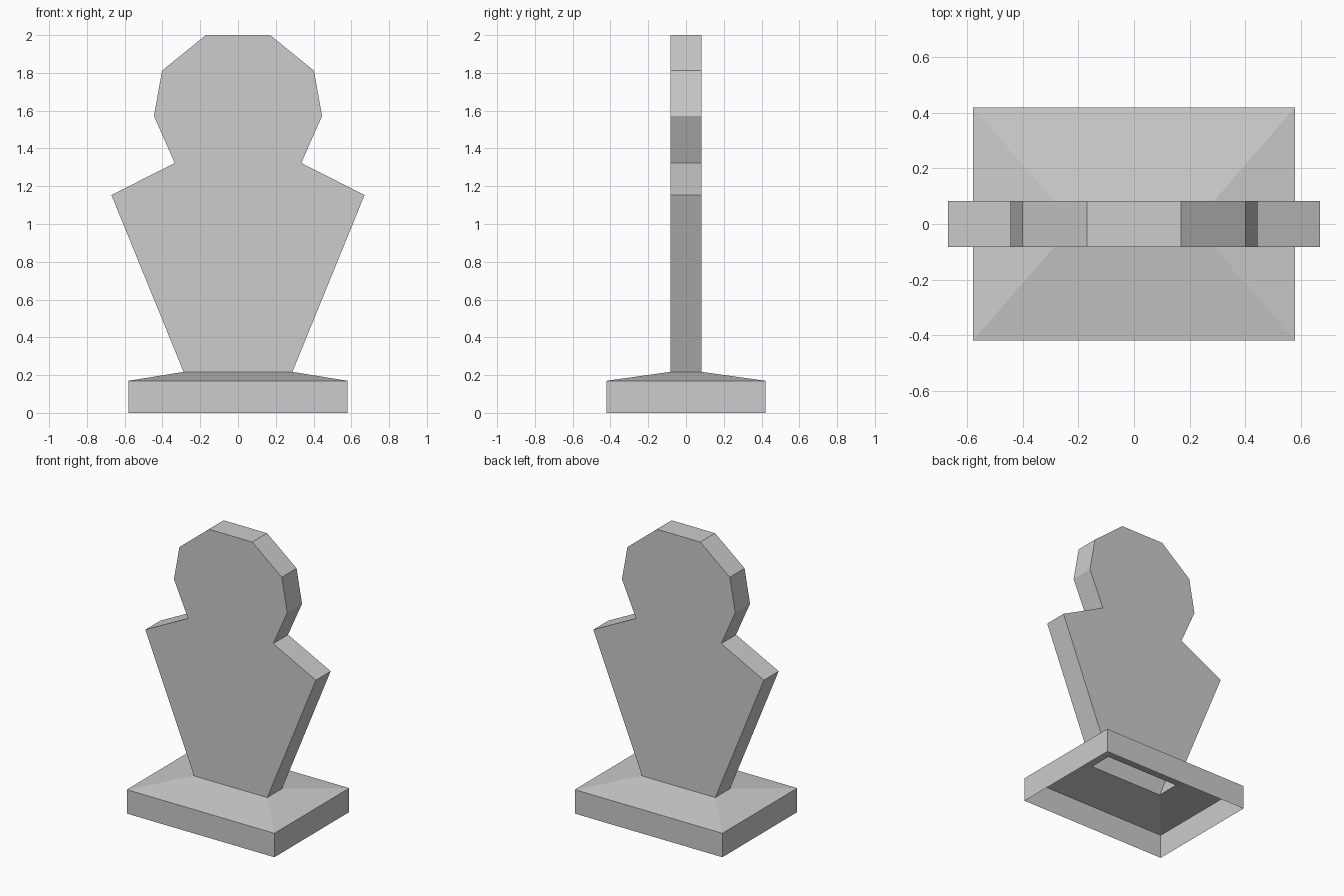
import bpy
import bmesh

if "Cube" in bpy.data.objects:
    bpy.data.objects.remove(bpy.data.objects["Cube"], do_unlink=True)

# One flat colour
GREY = (0.604, 0.604, 0.604, 1.0)
grey = bpy.data.materials.new("light grey")
grey.use_nodes = True
grey.diffuse_color = GREY
grey.node_tree.nodes["Principled BSDF"].inputs["Base Color"].default_value = GREY

FOOT_X, FOOT_Y, FOOT_Z = 0.288, 0.083, 0.217


def make_object(name, bm):
    mesh = bpy.data.meshes.new(name)
    bm.to_mesh(mesh)
    bm.free()
    mesh.materials.append(grey)
    obj = bpy.data.objects.new(name, mesh)
    bpy.context.collection.objects.link(obj)
    return obj


def bridge(bm, lower, upper):
    """Join two matching closed rings with outward quads."""
    n = len(lower)
    for i in range(n):
        j = (i + 1) % n
        bm.faces.new((lower[i], lower[j], upper[j], upper[i]))


# Plinth: hollow shell open underneath, walls then a sloped top with a slot
bm = bmesh.new()
rings = []
for x, y, z in ((0.58, 0.42, 0), (0.58, 0.42, 0.17), (FOOT_X, FOOT_Y, FOOT_Z)):
    corners = ((-x, -y), (x, -y), (x, y), (-x, y))
    rings.append([bm.verts.new((cx, cy, z)) for cx, cy in corners])
for lower, upper in zip(rings, rings[1:]):
    bridge(bm, lower, upper)
make_object("plinth", bm)

# Bust panel: mirrored head-and-shoulders outline, hollow and open at the foot
half = [(FOOT_X, FOOT_Z), (0.67, 1.153), (0.335, 1.323),
        (0.445, 1.572), (0.402, 1.812), (0.17, 2.0)]
outline = half + [(-x, z) for x, z in reversed(half)]
bm = bmesh.new()
front = [bm.verts.new((x, -FOOT_Y, z)) for x, z in outline]
back = [bm.verts.new((x, FOOT_Y, z)) for x, z in outline]
bm.faces.new(front)
bm.faces.new(back[::-1])
for i in range(len(outline) - 1):
    bm.faces.new((front[i + 1], front[i], back[i], back[i + 1]))
make_object("bust_panel", bm)
